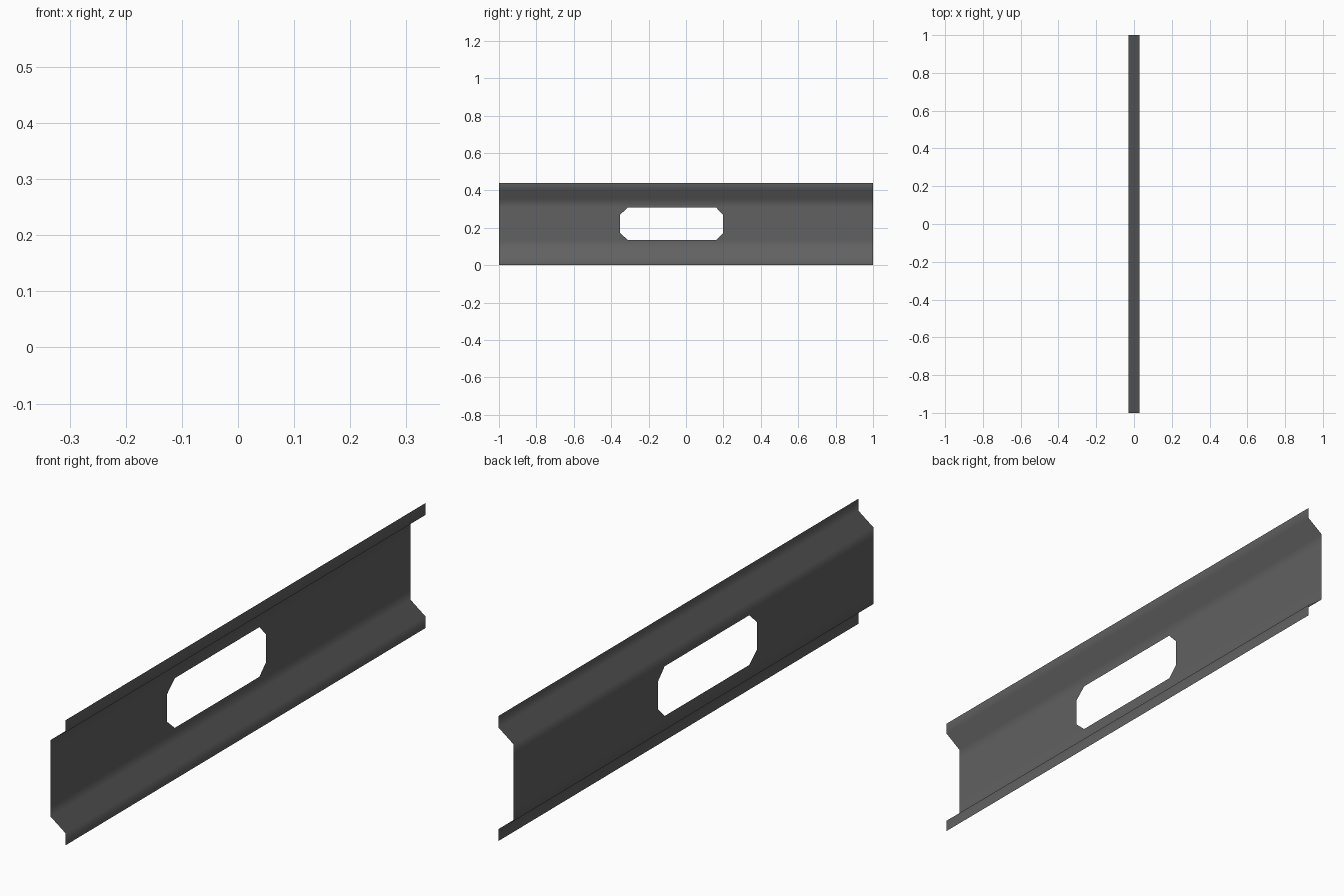
import bpy, bmesh

if "Cube" in bpy.data.objects:
    bpy.data.objects.remove(bpy.data.objects["Cube"])

# Folded cross-section (x, z): lip, slope, web, slope, lip
W, H = 0.029, 0.44
profile = [(W, 0), (W, 0.042), (-W, 0.085), (-W, 0.134), (-W, 0.171),
           (-W, 0.27), (-W, 0.309), (-W, H - 0.085), (W, H - 0.042), (W, H)]
# Stations along the length; the middle ones bound the chamfered slot
stations = [-1, -0.352, -0.31, 0.16, 0.197, 1]
SLOT_COLS, SLOT_ROWS = (1, 2, 3), (3, 4, 5)

bm = bmesh.new()
grid = [[bm.verts.new((x, y, z)) for x, z in profile] for y in stations]

# Sheet panels, leaving the slot open with a triangle in each slot corner
for c in range(len(stations) - 1):
    for r in range(len(profile) - 1):
        quad = [grid[c][r], grid[c + 1][r], grid[c + 1][r + 1], grid[c][r + 1]]
        if c in SLOT_COLS and r in SLOT_ROWS:
            if c == 2 or r == 4:
                continue
            inner = grid[2 if c == 1 else 3][4 if r == 3 else 5]
            quad.remove(inner)
        bm.faces.new(quad)
bmesh.ops.delete(bm, geom=[v for v in bm.verts if not v.link_faces], context='VERTS')
for f in bm.faces:
    f.smooth = True

mesh = bpy.data.meshes.new("folded_rail_panel")
bm.to_mesh(mesh)
bm.free()
rail = bpy.data.objects.new("folded_rail_panel", mesh)
bpy.context.collection.objects.link(rail)

# Dark grey paint
paint = bpy.data.materials.new("dark_grey_metal")
paint.diffuse_color = (0.12, 0.12, 0.12, 1)
paint.use_nodes = True
paint.node_tree.nodes["Principled BSDF"].inputs["Base Color"].default_value = paint.diffuse_color
mesh.materials.append(paint)
